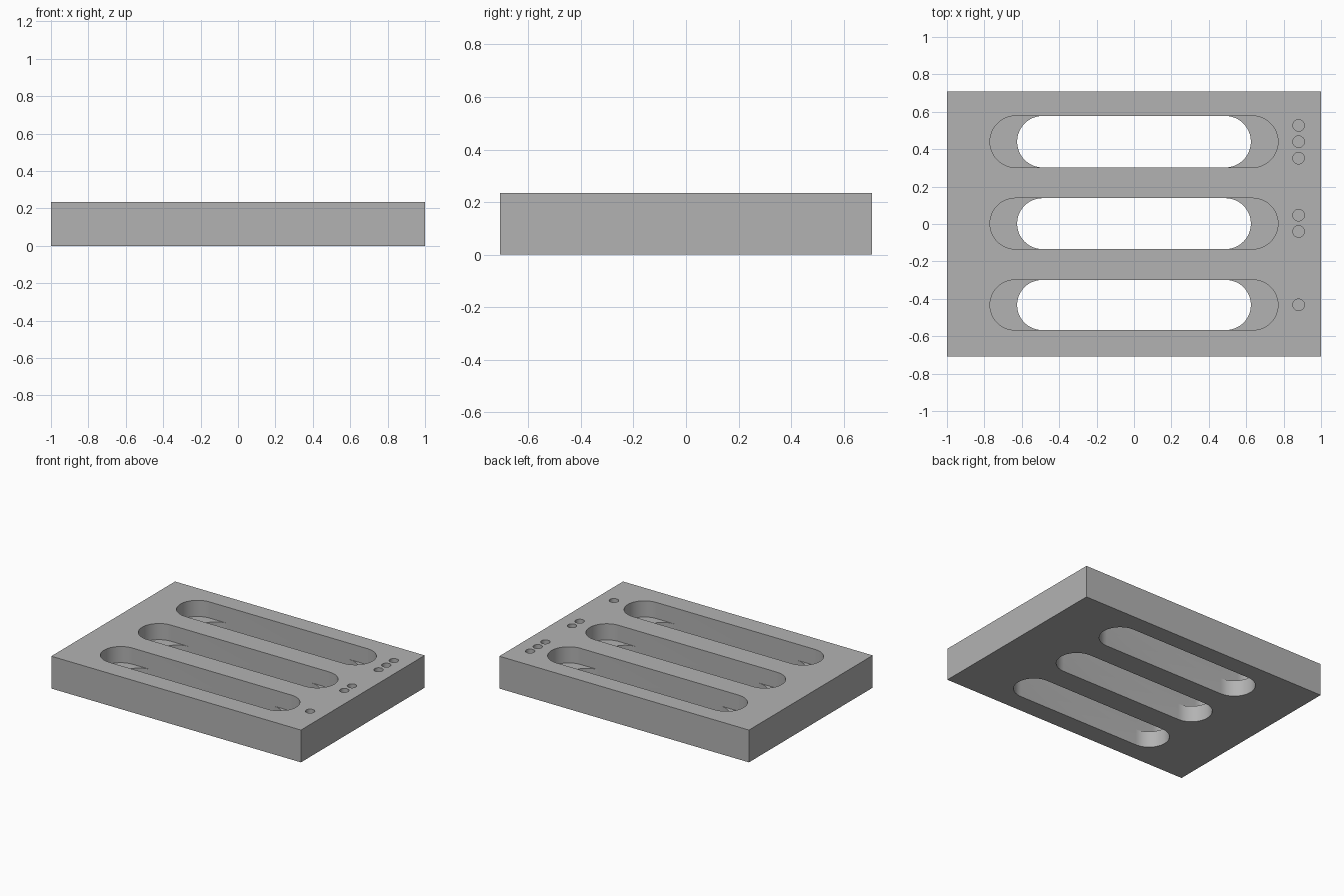
import bpy
import bmesh
from math import pi, cos, sin

cube = bpy.data.objects.get("Cube")
if cube:
    bpy.data.objects.remove(cube, do_unlink=True)

HALF_X, HALF_Y, TOP = 1.0, 0.708, 0.234
STEP = 0.117                        # height of the ledges inside the slots
LONG, SHORT = 0.77, 0.625           # half lengths of upper and lower slot
SLOTS = [(0.44, 0.138), (0.002, 0.136), (-0.433, 0.134)]   # centre y, radius
HOLES = [0.527, 0.44, 0.352, 0.047, -0.04, -0.432]
HOLE_X, HOLE_R, HOLE_DEPTH = 0.88, 0.031, 0.06
SEGMENTS = 24

bm = bmesh.new()


def half_round(side, reach, cy, r):
    """Rounded slot end, counter-clockwise; side is +1 or -1."""
    cx = reach - r
    angles = [-pi / 2 + pi * i / SEGMENTS for i in range(SEGMENTS + 1)]
    return [(side * (cx + r * cos(a)), cy + side * r * sin(a)) for a in angles]


def ring(points, z):
    return [bm.verts.new((x, y, z)) for x, y in points]


def wall(points, z0, z1):
    low, high = ring(points, z0), ring(points, z1)
    for i in range(len(points)):
        j = (i + 1) % len(points)
        bm.faces.new((low[i], low[j], high[j], high[i]))


def sheet(outlines, z):
    """Flat face bounded by the first outline and pierced by the others."""
    edges = []
    for points in outlines:
        verts = ring(points, z)
        edges += [bm.edges.new((v, verts[i - 1])) for i, v in enumerate(verts)]
    bmesh.ops.triangle_fill(bm, edges=edges, use_beauty=True, normal=(0, 0, 1))


# Outer block
block = [(-HALF_X, -HALF_Y), (HALF_X, -HALF_Y), (HALF_X, HALF_Y), (-HALF_X, HALF_Y)]
wall(block, 0, TOP)
top_cuts, bottom_cuts = [], []

# Stepped slots with a crescent ledge at each end
for cy, r in SLOTS:
    upper, lower = [], []
    for side in (1, -1):
        outer = half_round(side, LONG, cy, r)
        inner = half_round(side, SHORT, cy, r)
        upper += [inner[0]] + outer + [inner[-1]]
        lower += inner
        bm.faces.new(ring(outer + inner[::-1], STEP))
    wall(upper, STEP, TOP)
    wall(lower, 0, STEP)
    top_cuts.append(upper)
    bottom_cuts.append(lower)

# Blind marker holes beside the slots
for cy in HOLES:
    angles = [2 * pi * i / SEGMENTS for i in range(SEGMENTS)]
    circle = [(HOLE_X + HOLE_R * cos(a), cy + HOLE_R * sin(a)) for a in angles]
    wall(circle, TOP - HOLE_DEPTH, TOP)
    bm.faces.new(ring(circle, TOP - HOLE_DEPTH))
    top_cuts.append(circle)

# Top and bottom faces
sheet([block] + top_cuts, TOP)
sheet([block] + bottom_cuts, 0)

bmesh.ops.remove_doubles(bm, verts=bm.verts[:], dist=0.0001)
bmesh.ops.recalc_face_normals(bm, faces=bm.faces[:])

mesh = bpy.data.meshes.new("slotted_plate")
bm.to_mesh(mesh)
bm.free()
plate = bpy.data.objects.new("slotted_plate", mesh)
bpy.context.collection.objects.link(plate)

# Plain grey finish
grey = bpy.data.materials.new("plain_grey")
grey.use_nodes = True
colour = (0.45, 0.45, 0.45, 1)
grey.diffuse_color = colour
grey.node_tree.nodes["Principled BSDF"].inputs["Base Color"].default_value = colour
mesh.materials.append(grey)

bpy.ops.object.select_all(action="DESELECT")
plate.select_set(True)
bpy.context.view_layer.objects.active = plate
bpy.ops.object.shade_smooth_by_angle(angle=pi / 6)
